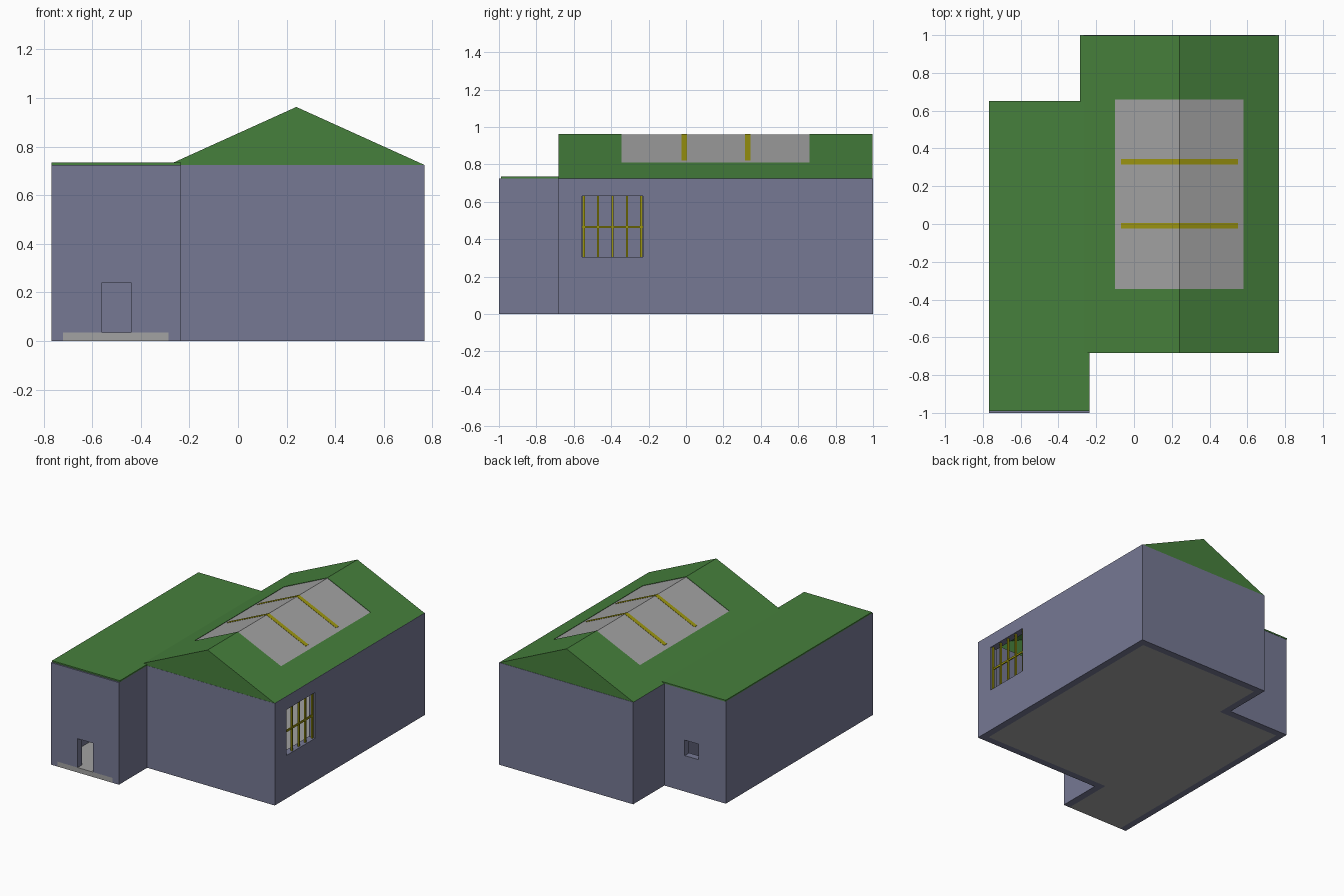
import bpy, bmesh
from mathutils import Vector

if "Cube" in bpy.data.objects:
    bpy.data.objects.remove(bpy.data.objects["Cube"])


def material(name, rgb):
    m = bpy.data.materials.new(name)
    m.diffuse_color = (*rgb, 1)
    m.use_nodes = True
    m.node_tree.nodes["Principled BSDF"].inputs["Base Color"].default_value = m.diffuse_color
    return m


BLUE = material("wall_blue", (0.18, 0.19, 0.295))
GREEN = material("roof_green", (0.061, 0.215, 0.045))
YELLOW = material("frame_yellow", (0.33, 0.30, 0.005))
GREY = material("stone_grey", (0.36, 0.36, 0.36))


def extrude(name, points, direction, mat=None):
    """Solid made by sweeping a closed profile of 3D points."""
    bm = bmesh.new()
    face = bm.faces.new([bm.verts.new(p) for p in points])
    new = bmesh.ops.extrude_face_region(bm, geom=[face])["geom"]
    verts = [g for g in new if isinstance(g, bmesh.types.BMVert)]
    bmesh.ops.translate(bm, verts=verts, vec=Vector(direction))
    bmesh.ops.recalc_face_normals(bm, faces=bm.faces)
    mesh = bpy.data.meshes.new(name)
    bm.to_mesh(mesh)
    bm.free()
    ob = bpy.data.objects.new(name, mesh)
    bpy.context.collection.objects.link(ob)
    if mat:
        mesh.materials.append(mat)
    return ob


def plan(name, outline, z0, z1, mat=None):
    return extrude(name, [(x, y, z0) for x, y in outline], (0, 0, z1 - z0), mat)


def section(name, profile, y0, y1, mat=None):
    return extrude(name, [(x, y0, z) for x, z in profile], (0, y1 - y0, 0), mat)


def box(name, x0, x1, y0, y1, z0, z1, mat=None):
    return plan(name, [(x0, y0), (x1, y0), (x1, y1), (x0, y1)], z0, z1, mat)


def cut(target, cutters):
    for c in cutters:
        c.hide_render = True
        mod = target.modifiers.new("cut", "BOOLEAN")
        mod.object, mod.operation, mod.solver = c, "DIFFERENCE", "EXACT"
        bpy.context.view_layer.objects.active = target
        bpy.ops.object.modifier_apply(modifier=mod.name)
        bpy.data.objects.remove(c)


# Walls: two overlapping blocks as one hollow outline, with openings
H = 0.725
outer = [(-.768, -1), (-.235, -1), (-.235, -.684), (.768, -.684),
         (.768, 1), (-.285, 1), (-.285, .65), (-.768, .65)]
inner = [(-.72, -.95), (-.285, -.95), (-.285, -.634), (.718, -.634),
         (.718, .95), (-.235, .95), (-.235, .60), (-.72, .60)]
walls = plan("walls", outer, 0, H, BLUE)
cut(walls, [
    plan("room_cutter", inner, -.1, 1),
    box("doorway_cutter", -.56, -.44, -1.1, -.9, .02, .24),
    box("threshold_cutter", -.72, -.285, -1.1, -.9, -.1, .035),
    box("back_window_cutter", -.555, -.445, .55, .75, .255, .365),
    box("side_window_cutter", .65, .85, -.555, -.23, .305, .63),
])

# Inner wall between the wing and the main hall
box("partition_wall", -.285, -.235, -.634, .60, .035, H, BLUE)

# Floor slabs; the wing slab runs through the front wall as a threshold
main_outline = [(x, -.65 if y == -.95 else y) for x, y in inner]
plan("main_floor", main_outline, 0, .035, GREY)
box("wing_floor", -.72, -.285, -1, -.65, 0, .035, GREY)

# Side window bars
for i in range(5):
    y = -.547 + i * .077
    box(f"window_bar_{i + 1}", .745, .757, y - .006, y + .006, .305, .63, YELLOW)
box("window_crossbar", .747, .755, -.555, -.23, .459, .472, YELLOW)

# Flat roof over the low wing
box("flat_roof", -.768, -.235, -.99, .652, H, .735, GREEN)

# Hollow gable roof with a skylight opening
CX, RIDGE, HALF = .24, .963, .526
SLOPE = (RIDGE - H) / HALF


def gable(drop):
    return [(CX - HALF, H - drop), (CX + HALF, H - drop), (CX, RIDGE - drop)]


def chevron(half, top, thick):
    low = half * SLOPE
    return [(CX - half, top - low), (CX, top), (CX + half, top - low),
            (CX + half, top - low - thick), (CX, top - thick),
            (CX - half, top - low - thick)]


roof = section("gable_roof", gable(0), -.683, .998, GREEN)
cut(roof, [
    section("attic_cutter", gable(.02), -.663, .978),
    box("skylight_cutter", CX - .34, CX + .34, -.345, .66, .74, 1.1),
])

# Skylight panes and rafters
section("skylight", chevron(.34, RIDGE - .003, .012), -.345, .66, GREY)
for i, y in enumerate((-.01, .33)):
    section(f"skylight_rafter_{i + 1}", chevron(.31, RIDGE - .001, .03),
            y - .015, y + .015, YELLOW)
